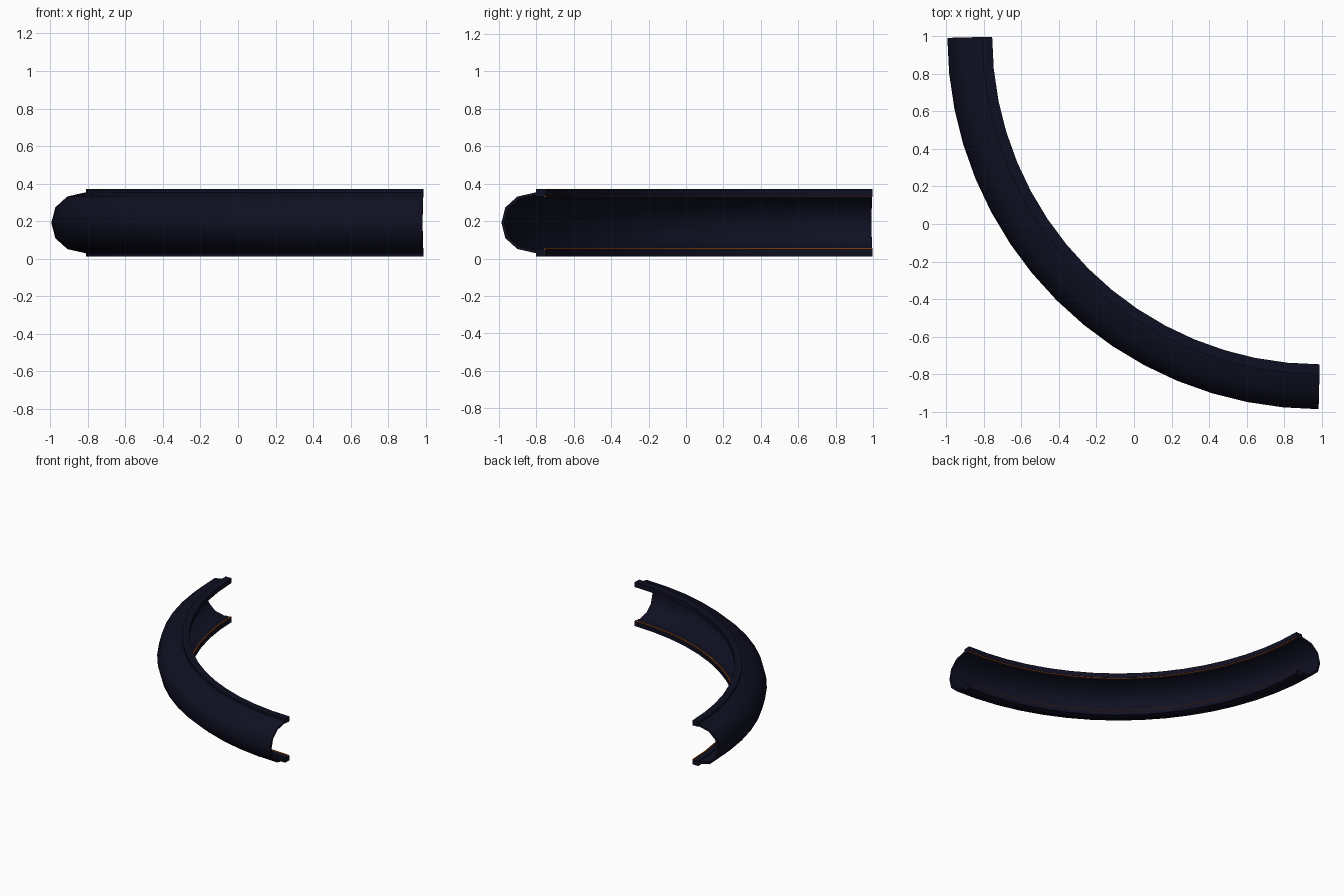
import bpy, bmesh, math

if "Cube" in bpy.data.objects:
    bpy.data.objects.remove(bpy.data.objects["Cube"])

CX, CY = 0.99, 0.998      # centre of the quarter-circle bend
R = 1.985                 # outer radius
ZM = 0.191                # mid height
SEGS = 16


def material(name, rgb):
    m = bpy.data.materials.new(name)
    m.diffuse_color = (*rgb, 1)
    m.use_nodes = True
    m.node_tree.nodes["Principled BSDF"].inputs["Base Color"].default_value = m.diffuse_color
    return m


navy = material("dark navy", (0.0048, 0.005, 0.016))
orange = material("orange", (0.6, 0.13, 0.01))


def sweep(name, profile, mat, smooth=True):
    """Sweep a closed (radial inset, height from middle) profile around the bend."""
    bm = bmesh.new()
    rings = []
    for i in range(SEGS + 1):
        t = i / SEGS
        ring = []
        for d, h in profile:
            a = math.pi + t * math.pi / 2
            # the ends are cut very slightly off square
            skew = 0.003 * (1 - d / 0.24)
            if i == 0:
                a += skew
            elif i == SEGS:
                a -= skew
            r = R - d
            ring.append(bm.verts.new((CX + r * math.cos(a), CY + r * math.sin(a), ZM + h)))
        rings.append(ring)
    n = len(profile)
    for a, b in zip(rings, rings[1:]):
        for k in range(n):
            bm.faces.new((a[k], a[(k + 1) % n], b[(k + 1) % n], b[k]))
    bm.faces.new(rings[0])
    bm.faces.new(rings[-1])
    bmesh.ops.recalc_face_normals(bm, faces=bm.faces)
    me = bpy.data.meshes.new(name)
    bm.to_mesh(me)
    bm.free()
    ob = bpy.data.objects.new(name, me)
    bpy.context.collection.objects.link(ob)
    me.materials.append(mat)
    if smooth:
        bpy.ops.object.select_all(action='DESELECT')
        ob.select_set(True)
        bpy.context.view_layer.objects.active = ob
        bpy.ops.object.shade_smooth_by_angle(angle=math.radians(40))
    return ob


# thin bulging wall: half outer outline mirrored, then inner outline back
half_out = [(0.0, 0.0), (0.021, 0.082), (0.085, 0.140), (0.19, 0.164)]
half_in = [(0.016, 0.0), (0.036, 0.074), (0.093, 0.126), (0.19, 0.148)]
outer = [(d, -h) for d, h in reversed(half_out[1:])] + half_out
inner = [(d, -h) for d, h in reversed(half_in[1:])] + half_in
sweep("curved_wall", outer + inner[::-1], navy)

# thick lips along both open edges, each with a fine glowing line
for label, s, t in (("upper", 1, 0.003), ("lower", -1, 0.006)):
    sweep(label + "_lip",
          [(0.184, s * 0.180), (0.239, s * 0.180), (0.239, s * 0.141), (0.184, s * 0.141)], navy)
    sweep(label + "_light_line",
          [(0.228, s * 0.142), (0.236, s * 0.142), (0.236, s * (0.141 - t)), (0.228, s * (0.141 - t))],
          orange, smooth=False)
